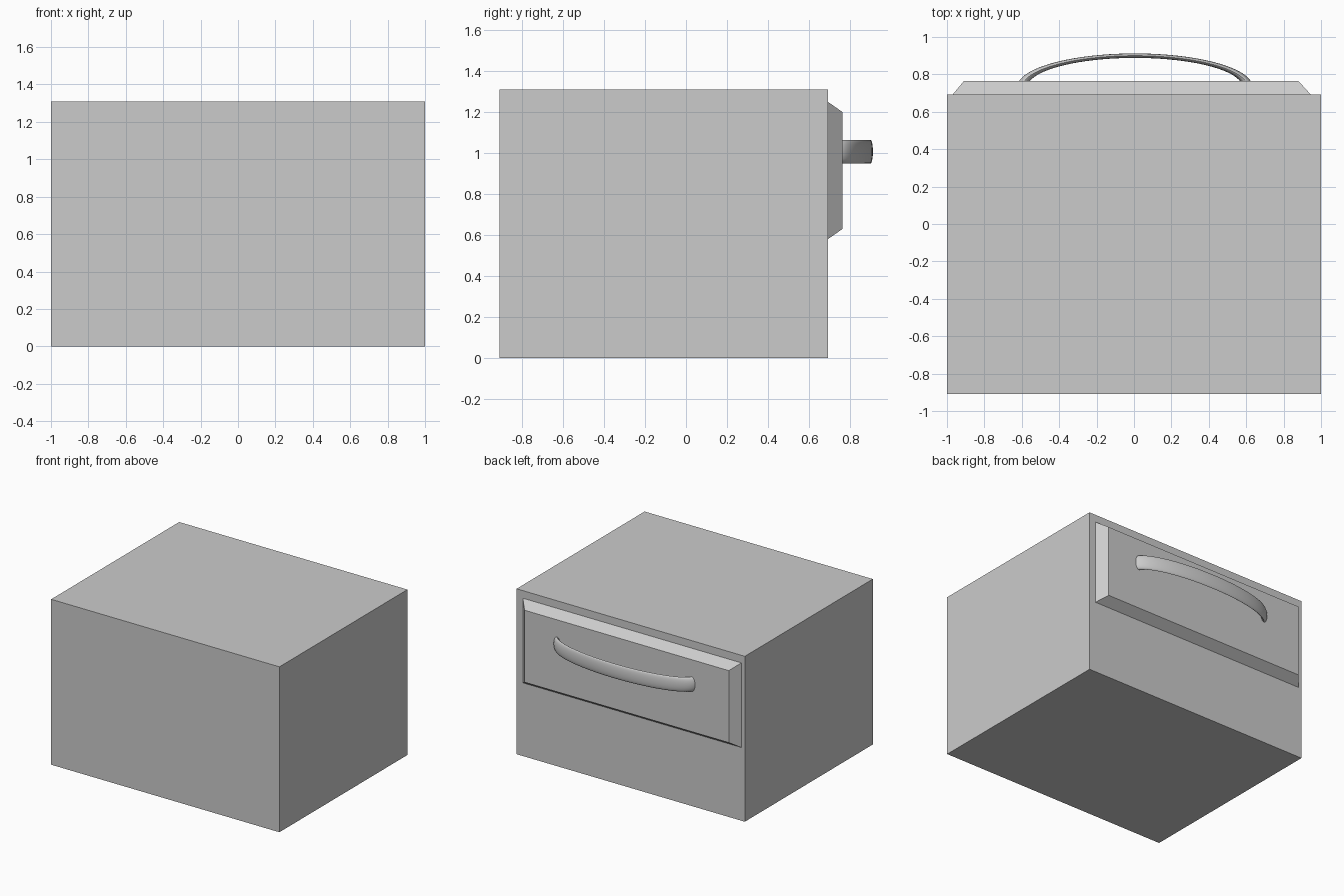
import bpy, bmesh, math

if "Cube" in bpy.data.objects:
    bpy.data.objects.remove(bpy.data.objects["Cube"])


def make_object(name, bm):
    bmesh.ops.recalc_face_normals(bm, faces=bm.faces)
    mesh = bpy.data.meshes.new(name)
    bm.to_mesh(mesh)
    bm.free()
    ob = bpy.data.objects.new(name, mesh)
    bpy.context.collection.objects.link(ob)
    return ob


def frustum(name, back, front):
    """Solid between two x-z rectangles, each (y, x0, x1, z0, z1)."""
    bm = bmesh.new()
    rings = []
    for y, x0, x1, z0, z1 in (back, front):
        rings.append([bm.verts.new(p) for p in
                      ((x0, y, z0), (x1, y, z0), (x1, y, z1), (x0, y, z1))])
        bm.faces.new(rings[-1])
    a, b = rings
    for i in range(4):
        j = (i + 1) % 4
        bm.faces.new((a[i], a[j], b[j], b[i]))
    return make_object(name, bm)


# Cabinet body
frustum("cabinet_body", (-0.91, -1, 1, 0, 1.31), (0.692, -1, 1, 0, 1.31))

# Drawer front with chamfered sides
frustum("drawer_front", (0.692, -0.97, 0.945, 0.58, 1.25),
        (0.764, -0.91, 0.88, 0.63, 1.20))

# Bowed handle: flattened half torus whose ends sink into the drawer front
bm = bmesh.new()
STEPS, SIDES = 40, 20
rings = []
for i in range(STEPS + 1):
    t = math.pi * i / STEPS
    ring = []
    for k in range(SIDES):
        p = 2 * math.pi * k / SIDES
        a = 0.602 + 0.028 * math.cos(p)
        b = 0.168 + 0.012 * math.cos(p)
        ring.append(bm.verts.new((0.005 + a * math.cos(t),
                                  0.732 + b * math.sin(t),
                                  1.007 + 0.058 * math.sin(p))))
    rings.append(ring)
for r, s in zip(rings, rings[1:]):
    for k in range(SIDES):
        n = (k + 1) % SIDES
        bm.faces.new((r[k], r[n], s[n], s[k]))
bm.faces.new(rings[0])
bm.faces.new(rings[-1])
handle = make_object("drawer_handle", bm)
bpy.context.view_layer.objects.active = handle
handle.select_set(True)
bpy.ops.object.shade_smooth_by_angle(angle=math.radians(40))
